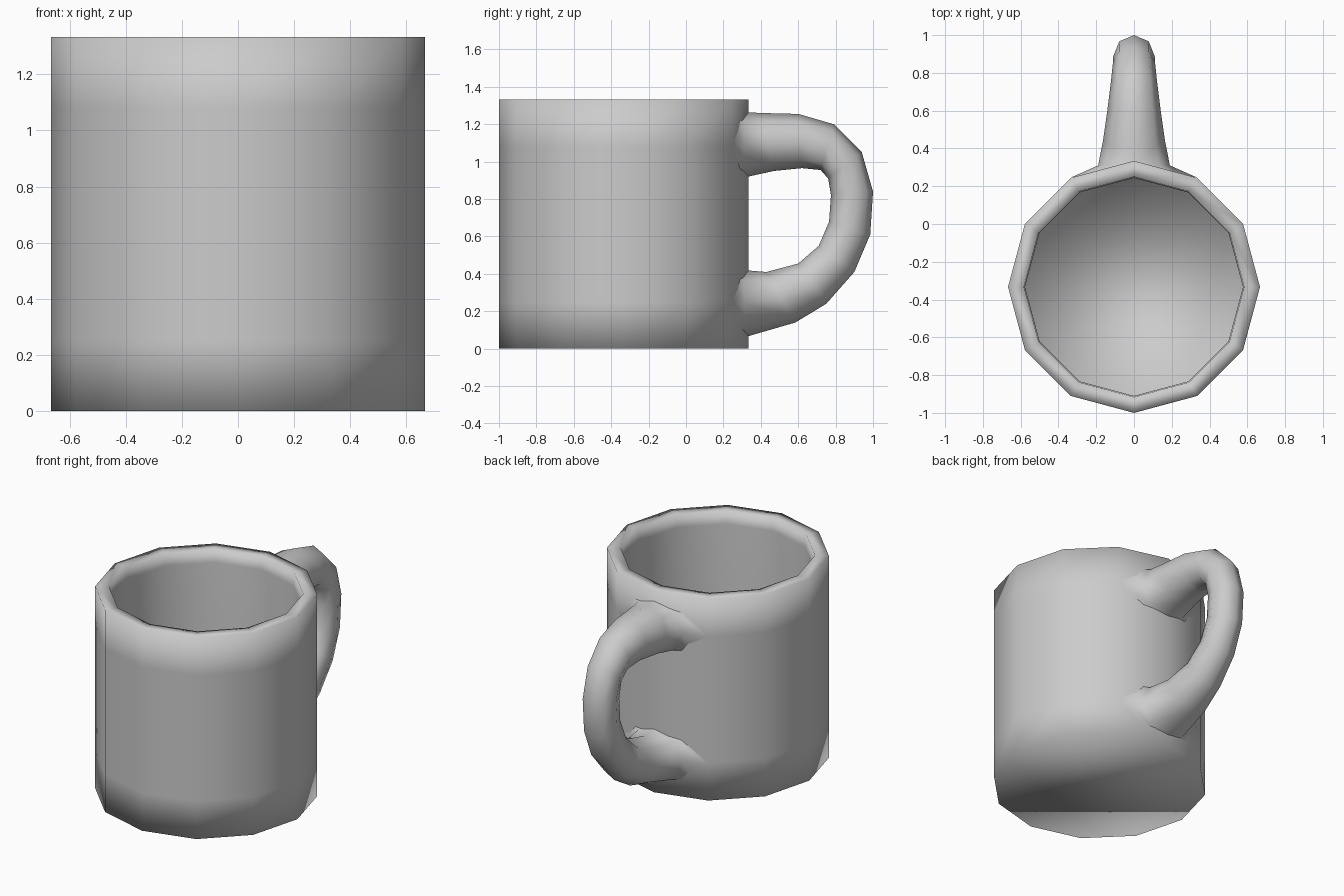
import bpy, bmesh
from math import sin, cos, pi

if "Cube" in bpy.data.objects:
    bpy.data.objects.remove(bpy.data.objects["Cube"])


def loft(name, rings, cap=False):
    """Skin a list of equal-length point rings into a smooth object."""
    bm = bmesh.new()
    loops = [[bm.verts.new(p) for p in ring] for ring in rings]
    n = len(loops[0])
    for a, b in zip(loops, loops[1:]):
        for i in range(n):
            j = (i + 1) % n
            bm.faces.new((a[i], a[j], b[j], b[i]))
    if cap:
        bm.faces.new(loops[0])
        bm.faces.new(loops[-1])
    bmesh.ops.recalc_face_normals(bm, faces=bm.faces)
    for f in bm.faces:
        f.smooth = True
    me = bpy.data.meshes.new(name)
    bm.to_mesh(me)
    bm.free()
    ob = bpy.data.objects.new(name, me)
    bpy.context.collection.objects.link(ob)
    return ob


# Cup: 12-sided wall, up the outside, over the rim, down to the inner floor
CY, SIDES = -0.333, 12
profile = [(0.667, 0), (0.667, 0.25), (0.667, 1.08), (0.667, 1.333),
           (0.583, 1.333), (0.577, 1.25), (0.577, 0.25), (0.577, 0.09)]
loft("cup", [[(r * cos(2 * pi * i / SIDES), CY + r * sin(2 * pi * i / SIDES), z)
              for i in range(SIDES)] for r, z in profile], cap=True)

# Handle: octagonal rings given as (outer y, z), (inner y, z), half width
sections = [
    ((0.25, 1.27), (0.25, 0.90), 0.325),
    ((0.31, 1.265), (0.31, 0.915), 0.19),
    ((0.40, 1.26), (0.47, 0.95), 0.165),
    ((0.60, 1.255), (0.62, 0.965), 0.14),
    ((0.79, 1.20), (0.72, 0.955), 0.122),
    ((0.94, 1.05), (0.76, 0.91), 0.112),
    ((1.00, 0.84), (0.775, 0.82), 0.11),
    ((0.985, 0.61), (0.765, 0.68), 0.11),
    ((0.90, 0.41), (0.71, 0.55), 0.115),
    ((0.75, 0.24), (0.60, 0.455), 0.125),
    ((0.585, 0.14), (0.43, 0.41), 0.15),
    ((0.31, 0.06), (0.31, 0.42), 0.19),
    ((0.25, 0.05), (0.25, 0.44), 0.325),
]
rings = []
for (oy, oz), (iy, iz), w in sections:
    cy, cz, hy, hz = (oy + iy) / 2, (oz + iz) / 2, (oy - iy) / 2, (oz - iz) / 2
    rings.append([(w * sin(k * pi / 4), cy + hy * cos(k * pi / 4),
                   cz + hz * cos(k * pi / 4)) for k in range(8)])
loft("handle", rings)
